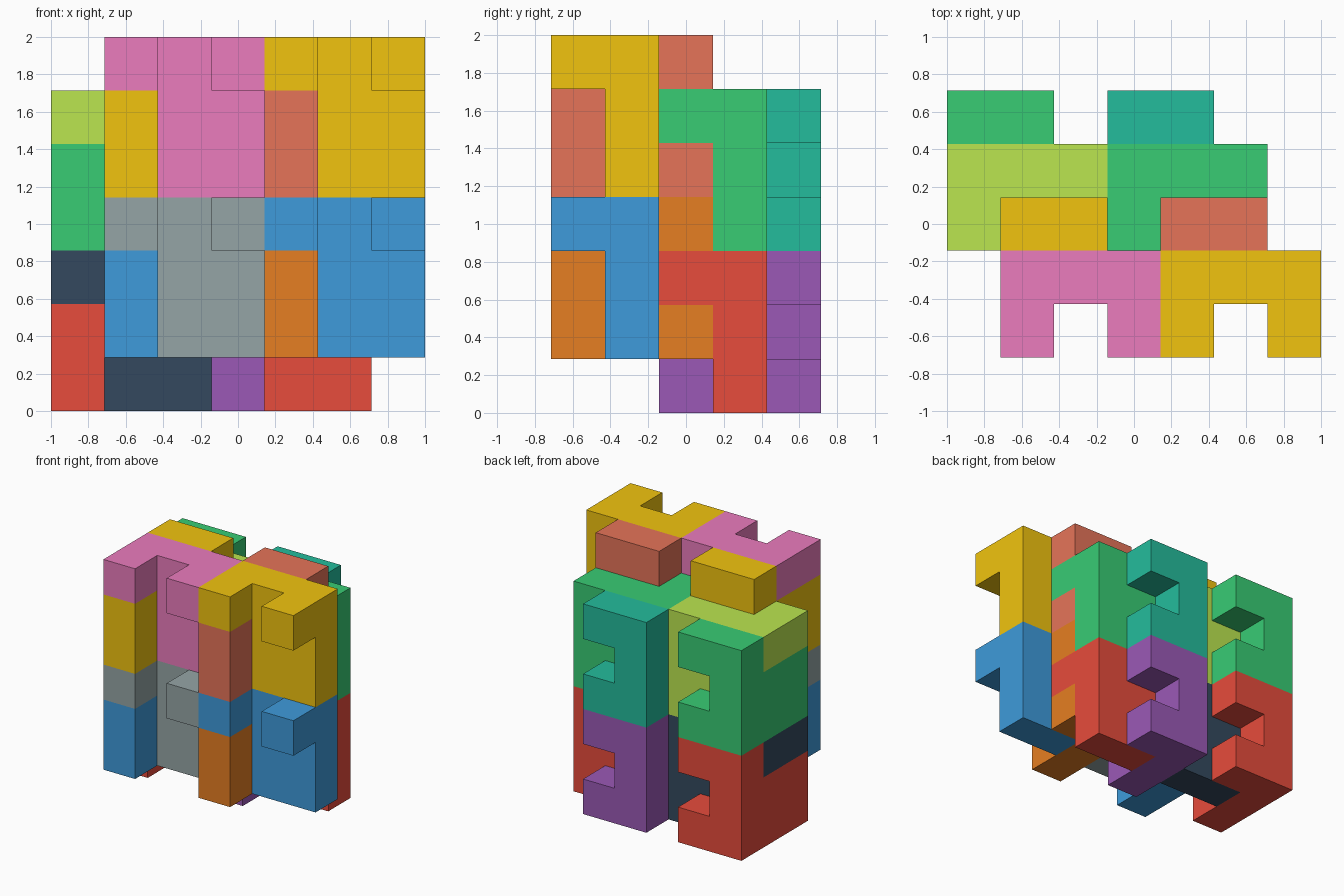
import bpy, bmesh
from mathutils import Vector

if "Cube" in bpy.data.objects:
    bpy.data.objects.remove(bpy.data.objects["Cube"])

U = 2 / 7                              # size of one cube cell
ORIGIN = Vector((-3.5, -2.5, 0))       # grid corner, in cells

# Two nine-cell pieces: a 2x3 plate, one corner cell and two prongs
FACING = [(x, 1, z) for x in (5, 6) for z in (4, 5, 6)] + [(4, 1, 6), (4, 0, 6), (6, 0, 6)]
SIDEWAYS = [(4, y, z) for y in (0, 1, 2) for z in (4, 5)] + [(4, 2, 6), (5, 2, 4), (5, 2, 6)]

COLOURS = dict(yellow="F1C40F", pink="EB7CBD", blue="3E9BDB", grey="95A5A6",
               coral="E67459", orange="E67E22", green="38CC74", lime="BBE650",
               red="E74C3C", dark="34495E", teal="24BC9C", purple="9B59B6")


def material(name):
    mat = bpy.data.materials.get(name)
    if not mat:
        mat = bpy.data.materials.new(name)
        rgb = [int(COLOURS[name][i:i + 2], 16) / 255 for i in (0, 2, 4)]
        mat.diffuse_color = [((c + 0.055) / 1.055) ** 2.4 for c in rgb] + [1]
        mat.use_nodes = True
        mat.node_tree.nodes["Principled BSDF"].inputs["Base Color"].default_value = mat.diffuse_color
    return mat


def polycube(name, cells, shift, colour):
    """Join cube cells into one solid with merged flat faces."""
    filled = set(cells)
    bm = bmesh.new()
    for cell in cells:
        centre = Vector(cell) + Vector((0.5, 0.5, 0.5))
        for axis in range(3):
            for side in (-1, 1):
                n = Vector((0, 0, 0))
                n[axis] = side
                if tuple(int(c + d) for c, d in zip(cell, n)) in filled:
                    continue
                a, b = Vector((0, 0, 0)), Vector((0, 0, 0))
                a[(axis + 1) % 3] = b[(axis + 2) % 3] = 0.5
                corners = [a + b, b - a, -a - b, a - b]
                bm.faces.new([bm.verts.new((centre + n / 2 + c + Vector(shift) + ORIGIN) * U)
                              for c in corners])
    bmesh.ops.remove_doubles(bm, verts=bm.verts, dist=1e-4)
    bmesh.ops.recalc_face_normals(bm, faces=bm.faces)
    bmesh.ops.dissolve_limit(bm, angle_limit=0.01, verts=bm.verts, edges=bm.edges)
    mesh = bpy.data.meshes.new(name)
    bm.to_mesh(mesh)
    bm.free()
    mesh.materials.append(material(colour))
    bpy.context.collection.objects.link(bpy.data.objects.new(name, mesh))


# Each piece repeats three cells left and three cells down;
# the back rank is the front rank moved by (-1, 2, -1).
# Colour order: upper right, upper left, lower right, lower left
RANKS = [
    ("front_facing_block", FACING, (0, 0, 0), "yellow pink blue grey"),
    ("front_sideways_block", SIDEWAYS, (0, 0, 0), "coral yellow orange blue"),
    ("back_facing_block", FACING, (-1, 2, -1), "green lime red dark"),
    ("back_sideways_block", SIDEWAYS, (-1, 2, -1), "teal green purple red"),
]
PLACES = [("upper_right", 0, 0), ("upper_left", -3, 0), ("lower_right", 0, -3), ("lower_left", -3, -3)]

for name, cells, base, colours in RANKS:
    for (place, dx, dz), colour in zip(PLACES, colours.split()):
        polycube(f"{place}_{name}", cells, (base[0] + dx, base[1], base[2] + dz), colour)
